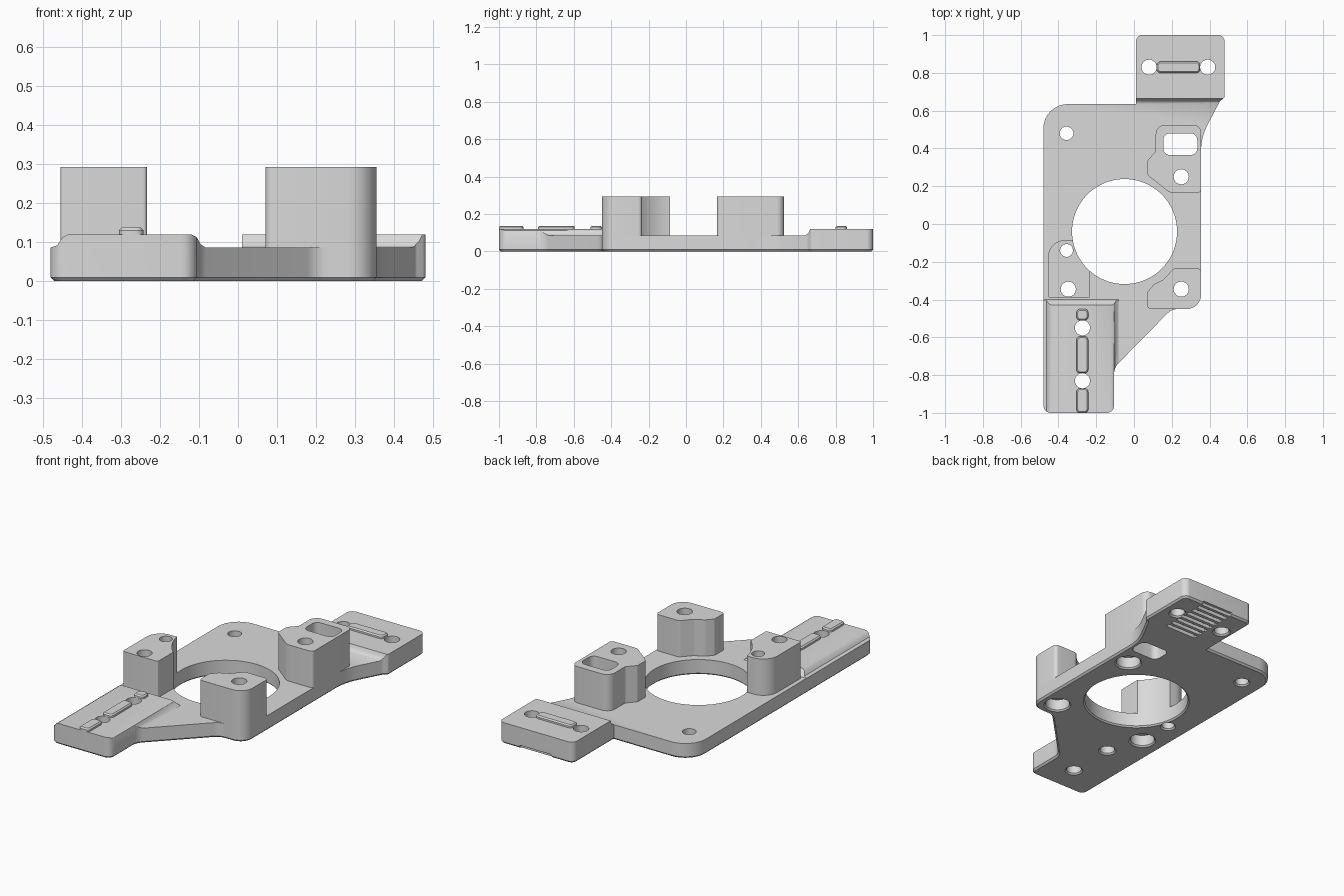
import bpy, bmesh, math
from mathutils import Vector

old = bpy.data.objects.get("Cube")
if old:
    bpy.data.objects.remove(old, do_unlink=True)

grey = bpy.data.materials.new("plain_grey")
grey.use_nodes = True
grey.diffuse_color = (0.7, 0.7, 0.7, 1)
grey.node_tree.nodes["Principled BSDF"].inputs["Base Color"].default_value = (0.7, 0.7, 0.7, 1)

FLOOR, PAD, TOP = 0.086, 0.12, 0.293


def rounded(corners, steps=8):
    """Turn (x, y, radius) corners into a filleted outline."""
    out = []
    for i, (x, y, r) in enumerate(corners):
        p = Vector((x, y))
        if not r:
            out.append(p)
            continue
        a = (Vector(corners[i - 1][:2]) - p).normalized()
        b = (Vector(corners[(i + 1) % len(corners)][:2]) - p).normalized()
        half = a.angle(b) / 2
        centre = p + (a + b).normalized() * r / math.sin(half)
        start = p + a * r / math.tan(half) - centre
        end = p + b * r / math.tan(half) - centre
        sweep = start.angle_signed(end)
        for k in range(steps + 1):
            t = -sweep * k / steps
            c, s = math.cos(t), math.sin(t)
            out.append(centre + Vector((start.x * c - start.y * s, start.x * s + start.y * c)))
    return out


def finish(name, bm):
    bmesh.ops.recalc_face_normals(bm, faces=bm.faces)
    mesh = bpy.data.meshes.new(name)
    bm.to_mesh(mesh)
    bm.free()
    mesh.materials.append(grey)
    ob = bpy.data.objects.new(name, mesh)
    bpy.context.collection.objects.link(ob)
    return ob


def prism(name, pts, lo, hi, axis="z", bevel_at=None, bevel=0.01):
    """Extrude an outline along an axis, with an optional chamfer at one height."""
    place = {"z": lambda u, v, w: (u, v, w),
             "x": lambda u, v, w: (w, u, v),
             "y": lambda u, v, w: (u, w, v)}[axis]
    bm = bmesh.new()
    a, b = [[bm.verts.new(place(p[0], p[1], w)) for p in pts] for w in (lo, hi)]
    bm.faces.new(a)
    bm.faces.new(b)
    for i in range(len(pts)):
        bm.faces.new((a[i - 1], a[i], b[i], b[i - 1]))
    bmesh.ops.recalc_face_normals(bm, faces=bm.faces)
    if bevel_at is not None:
        rim = [e for e in bm.edges if all(abs(v.co.z - bevel_at) < 1e-5 for v in e.verts)]
        bmesh.ops.bevel(bm, geom=rim, offset=bevel, segments=1, affect='EDGES', clamp_overlap=False)
    return finish(name, bm)


def rect(x0, x1, y0, y1, r):
    return rounded([(x0, y0, r), (x1, y0, r), (x1, y1, r), (x0, y1, r)], 5)


def bore(x, y, r, wide=0, n=32):
    """Through-hole cutter with a chamfered mouth and optional counterbore below."""
    c = 0.008
    mouth = wide or r
    prof = [(mouth + c, -0.05), (mouth + c, 0), (mouth, c)]
    if wide:
        prof += [(wide, 0.07), (r, 0.07)]
    prof.append((r, 0.4))
    bm = bmesh.new()
    rings = [[bm.verts.new((x + q * math.cos(math.tau * k / n), y + q * math.sin(math.tau * k / n), z))
              for k in range(n)] for q, z in prof]
    for a, b in zip(rings, rings[1:]):
        for k in range(n):
            bm.faces.new((a[k - 1], a[k], b[k], b[k - 1]))
    bm.faces.new(rings[0])
    bm.faces.new(rings[-1])
    return finish("hole_cutter", bm)


def cut(ob, cutters):
    bpy.context.view_layer.objects.active = ob
    for c in cutters:
        mod = ob.modifiers.new("cut", 'BOOLEAN')
        mod.operation = 'DIFFERENCE'
        mod.solver = 'EXACT'
        mod.object = c
        bpy.ops.object.modifier_apply(modifier=mod.name)


# Base plate with both end pads
outline = rounded([
    (-0.48, -1, 0.04), (-0.105, -1, 0.04), (-0.105, -0.76, 0.08), (0.20, -0.45, 0.08),
    (0.355, -0.45, 0.075), (0.355, 0.46, 0.3), (0.455, 0.65, 0.02), (0.48, 0.67, 0.02),
    (0.48, 1, 0.035), (0.01, 1, 0.035), (0.01, 0.635, 0), (-0.48, 0.635, 0.13)])
plate = prism("base_plate", outline, 0, PAD, bevel_at=0)

# Lowered middle and sloped pad sides
pockets = [
    prism("middle_cutter", [(-0.43, 0.2), (-0.43, PAD), (-0.40, FLOOR), (0.635, FLOOR), (0.647, 0.091),
                            (0.658, 0.104), (0.664, PAD), (0.664, 0.2)], -0.6, 0.6, "x"),
    prism("arm_right_cutter", [(-0.12, 0.2), (-0.12, PAD), (-0.106, 0.113), (-0.096, 0.095),
                               (-0.083, FLOOR), (0.6, FLOOR), (0.6, 0.2)], -1.1, -0.39, "y"),
    prism("arm_left_cutter", [(-0.6, FLOOR), (-0.48, FLOOR), (-0.463, 0.092), (-0.45, 0.112),
                              (-0.435, PAD), (-0.435, 0.2), (-0.6, 0.2)], -1.1, -0.39, "y")]

# Holes
main_bore = bore(-0.05, -0.04, 0.278, n=96)
left_holes = [bore(-0.357, -0.14, 0.034), bore(-0.348, -0.345, 0.04, 0.065)]
right_holes = [bore(0.25, -0.345, 0.04, 0.065)]
back_holes = [bore(0.25, 0.25, 0.04, 0.065),
              prism("window_cutter", rect(0.155, 0.335, 0.365, 0.48, 0.035), -0.1, 0.4)]
pad_holes = [bore(x, y, r) for x, y, r in (
    (-0.357, 0.48, 0.036), (0.08, 0.83, 0.04), (0.39, 0.83, 0.04),
    (-0.273, -0.55, 0.04), (-0.273, -0.83, 0.04))]

# Belt teeth under the back pad
grooves = [prism("groove_cutter", rect(0.15, 0.35, y, y + 0.024, 0.003), -0.05, 0.018)
           for y in [0.685 + 0.043 * i for i in range(7)]]
grooves.append(prism("groove_cutter", rect(0.15, 0.35, 0.985, 1.05, 0.003), -0.05, 0.018))

cutters = pockets + [main_bore] + left_holes + right_holes + back_holes + pad_holes + grooves
cut(plate, cutters)

# Standing posts
back_post = prism("back_post", rounded([
    (0.355, 0.165, 0.02), (0.19, 0.165, 0.05), (0.07, 0.26, 0.03), (0.07, 0.335, 0.02),
    (0.115, 0.385, 0.02), (0.115, 0.525, 0.05), (0.355, 0.525, 0.04)]), FLOOR, TOP)
cut(back_post, back_holes)

right_post = prism("right_post", rounded([
    (0.355, -0.235, 0.02), (0.21, -0.235, 0.03), (0.155, -0.295, 0.02), (0.105, -0.32, 0.03),
    (0.07, -0.36, 0.02), (0.07, -0.45, 0.02), (0.355, -0.45, 0.075)]), FLOOR, TOP)
cut(right_post, right_holes)

left_post = prism("left_post", rounded([
    (-0.455, -0.39, 0.01), (-0.233, -0.39, 0.01), (-0.233, -0.15, 0), (-0.31, -0.085, 0),
    (-0.455, -0.085, 0.09)]), FLOOR, TOP)
cut(left_post, [main_bore] + left_holes)

# Raised guide ridges
ridges = [prism("guide_ridge", rect(*box, 0.02), PAD - 0.01, 0.137, bevel_at=0.137, bevel=0.007)
          for box in ((0.12, 0.35, 0.80, 0.86), (-0.305, -0.242, -0.51, -0.45),
                      (-0.305, -0.242, -0.79, -0.595), (-0.305, -0.242, -1, -0.87))]

for c in cutters:
    bpy.data.objects.remove(c, do_unlink=True)

# Smooth the round walls, keep edges sharp
bpy.ops.object.select_all(action='DESELECT')
for ob in [plate, back_post, right_post, left_post] + ridges:
    ob.select_set(True)
bpy.context.view_layer.objects.active = plate
bpy.ops.object.shade_smooth_by_angle(angle=math.radians(30))
